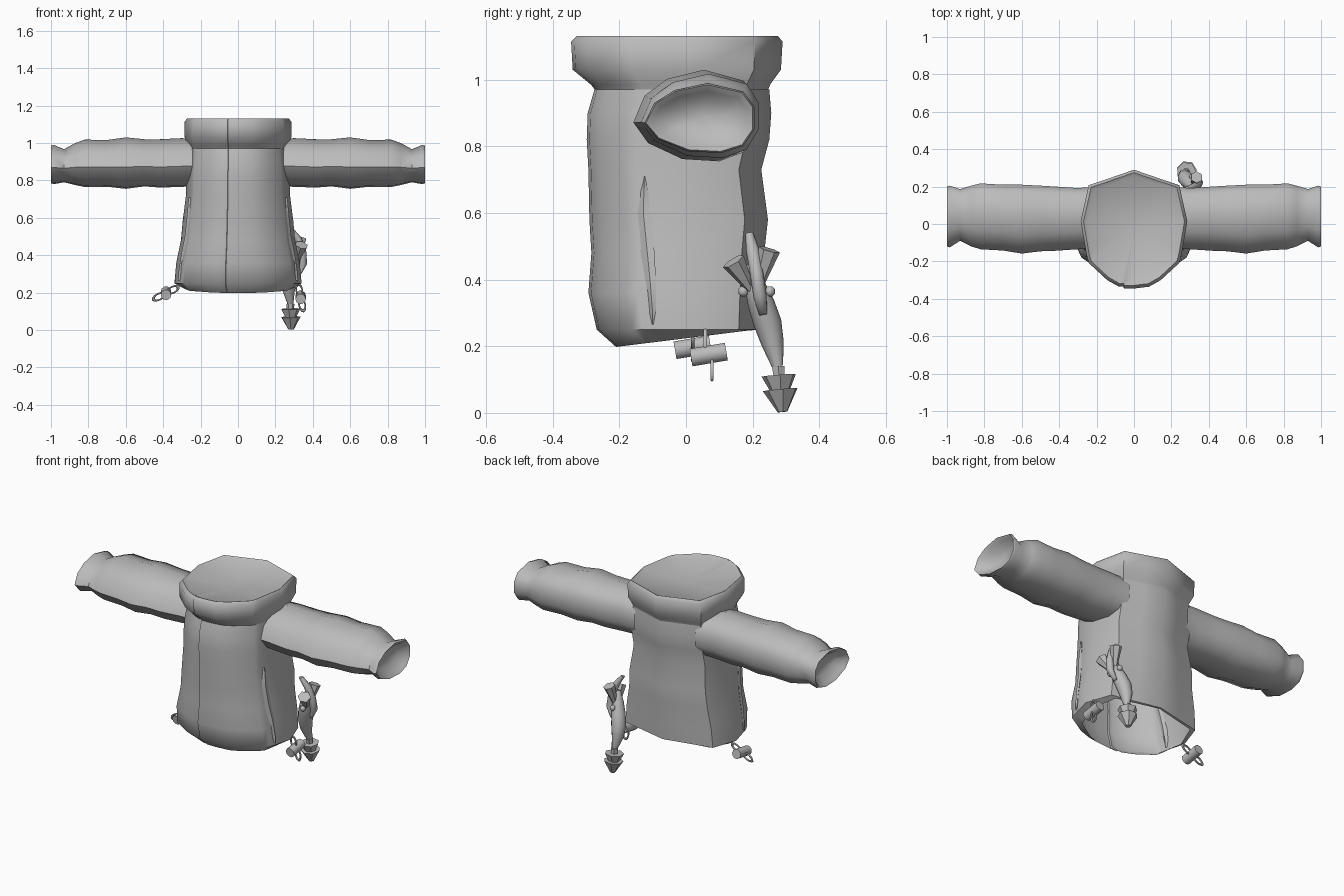
import bpy, bmesh, math
from mathutils import Vector, Matrix

cube = bpy.data.objects.get("Cube")
if cube:
    bpy.data.objects.remove(cube, do_unlink=True)

grey = bpy.data.materials.new("plain grey")
grey.use_nodes = True
colour = (0.5, 0.5, 0.5, 1)
grey.diffuse_color = colour
grey.node_tree.nodes["Principled BSDF"].inputs["Base Color"].default_value = colour


def finish(bm, name, angle):
    """Turn a bmesh into a shaded object."""
    bmesh.ops.recalc_face_normals(bm, faces=bm.faces)
    mesh = bpy.data.meshes.new(name)
    bm.to_mesh(mesh)
    bm.free()
    mesh.materials.append(grey)
    obj = bpy.data.objects.new(name, mesh)
    bpy.context.collection.objects.link(obj)
    bpy.ops.object.select_all(action='DESELECT')
    obj.select_set(True)
    bpy.context.view_layer.objects.active = obj
    bpy.ops.object.shade_smooth_by_angle(angle=math.radians(angle))
    return obj


def loft(name, rings, start=None, end=None, angle=45):
    """Skin closed rings of points, with an optional centre point at each end."""
    bm = bmesh.new()
    loops = [[bm.verts.new(p) for p in ring] for ring in rings]
    count = len(loops[0])
    for low, high in zip(loops, loops[1:]):
        for i in range(count):
            j = (i + 1) % count
            bm.faces.new((low[i], low[j], high[j], high[i]))
    for tip, loop in ((start, loops[0]), (end, loops[-1])):
        if tip is not None:
            centre = bm.verts.new(tip)
            for i in range(count):
                bm.faces.new((loop[i], loop[(i + 1) % count], centre))
    return finish(bm, name, angle)


def tube(name, path, radii, sides=8, flat=1.0, angle=45):
    """Capped round or flattened rod with a radius at each path point."""
    path = [Vector(p) for p in path]
    turn = (path[-1] - path[0]).to_track_quat('Z', 'Y')
    rings = []
    for p, r in zip(path, radii):
        spin = [math.tau * i / sides for i in range(sides)]
        rings.append([p + turn @ Vector((r * math.cos(a), r * flat * math.sin(a), 0))
                      for a in spin])
    return loft(name, rings, path[0], path[-1], angle)


# Shared horizontal outline of coat and collar, with the front overlap step
half = [(0.28, -0.97), (0.5, -0.86), (0.85, -0.57), (0.89, -0.44), (1, 0.13),
        (0.85, 0.74), (0.42, 0.87)]
outline = ([(0, -1)] + half + [(0, 1)] + [(-x, y) for x, y in reversed(half)]
           + [(-0.2, -0.97), (-0.19, -1)])


def coat_ring(z, width, front, back, tilt=0):
    mid, depth = (front + back) / 2, (back - front) / 2
    return [(x * width, mid + y * depth, z + tilt * (y + 1)) for x, y in outline]


# Coat body: height, half width, front, back
body = [(0.25, 0.34, -0.268, 0.222), (0.36, 0.33, -0.293, 0.23),
        (0.48, 0.305, -0.284, 0.235), (0.58, 0.296, -0.29, 0.246),
        (0.73, 0.277, -0.293, 0.226), (0.82, 0.277, -0.298, 0.25),
        (0.9, 0.27, -0.295, 0.256), (0.97, 0.265, -0.275, 0.25)]
hem = coat_ring(0.198, 0.3, -0.21, 0.21, 0.026)
loft("coat_body", [hem] + [coat_ring(*r) for r in body], angle=50)

# Puffed collar with a shallow dished top
collar = [(0.965, 0.26, -0.27, 0.245), (0.985, 0.266, -0.285, 0.252),
          (1.03, 0.285, -0.34, 0.285), (1.115, 0.285, -0.345, 0.29),
          (1.132, 0.27, -0.328, 0.275), (1.12, 0.25, -0.3, 0.255)]
loft("collar", [coat_ring(*r) for r in collar], end=(0, -0.02, 1.09), angle=50)

# Sleeves: distance out, back and front limits, bottom and top limits
sleeve_outline = [(-1, -0.15), (-0.82, 0.43), (-0.45, 0.8), (0.15, 1), (0.8, 0.76),
                  (1, 0.33), (1, -0.33), (0.8, -0.8), (0.4, -1), (-0.2, -0.95),
                  (-0.76, -0.6)]
sleeve = [(0.2, -0.13, 0.2, 0.775, 1.015), (0.3, -0.135, 0.192, 0.765, 1.026),
          (0.42, -0.143, 0.2, 0.762, 1.02), (0.5, -0.146, 0.205, 0.768, 1.02),
          (0.6, -0.158, 0.21, 0.755, 1.03), (0.7, -0.142, 0.21, 0.766, 1.016),
          (0.82, -0.135, 0.217, 0.765, 1.018), (0.87, -0.12, 0.205, 0.775, 1.0),
          (0.93, -0.09, 0.187, 0.79, 0.967), (0.985, -0.125, 0.205, 0.78, 0.99),
          (1, -0.12, 0.2, 0.785, 0.985), (0.985, -0.1, 0.185, 0.8, 0.965),
          (0.95, -0.06, 0.15, 0.83, 0.94)]


def body_side(y, z):
    """Half width of the coat at a point on its side."""
    for a, b in zip(body, body[1:]):
        if a[0] <= z <= b[0]:
            t = (z - a[0]) / (b[0] - a[0])
            width, front, back = [a[i] + t * (b[i] - a[i]) for i in (1, 2, 3)]
            unit = (2 * y - front - back) / (back - front)
            return width * (0.89 + 0.11 * (unit + 0.44) / 0.57)


# Pocket slit: height, front edge, back edge
pocket = [(0.71, -0.127, -0.123), (0.66, -0.14, -0.113), (0.6, -0.15, -0.106),
          (0.5, -0.14, -0.096), (0.4, -0.126, -0.09), (0.31, -0.112, -0.09),
          (0.265, -0.102, -0.098)]

for side, label in ((1, "left"), (-1, "right")):
    rings = []
    for x, y0, y1, z0, z1 in sleeve:
        rings.append([(side * x, (y0 + y1) / 2 + u * (y1 - y0) / 2,
                       (z0 + z1) / 2 + v * (z1 - z0) / 2) for u, v in sleeve_outline])
    loft(label + "_sleeve", rings, end=(side * 0.94, 0.045, 0.885), angle=55)

    rings = []
    for z, y0, y1 in pocket:
        mid = (y0 + y1) / 2
        corners = ((y0, -0.003), (mid, 0.01), (y1, 0.004), (mid, -0.01))
        rings.append([(side * (body_side(y, z) + out), y, z) for y, out in corners])
    loft(label + "_pocket", rings, angle=30)


def link(name, centre, lean):
    """Oval cord loop lying in the front plane, leaning by an angle."""
    bpy.ops.mesh.primitive_torus_add(major_segments=12, minor_segments=6,
                                     major_radius=0.022, minor_radius=0.006)
    obj = bpy.context.object
    obj.name = name
    obj.data.materials.append(grey)
    obj.matrix_world = (Matrix.Translation(centre) @ Matrix.Rotation(lean, 4, 'Y')
                        @ Matrix.Rotation(math.pi / 2, 4, 'X')
                        @ Matrix.Diagonal((1.5, 0.75, 1, 1)))
    bpy.ops.object.shade_smooth_by_angle(angle=math.radians(60))


# Hem toggles: a barrel with a cord loop on each side of it
for label, centre, way in (("left", Vector((0.335, 0.068, 0.175)), Vector((0.2, 0.25, -1))),
                           ("right", Vector((-0.385, 0.02, 0.197)), Vector((-1, 0, -0.5)))):
    way.normalize()
    axis = Vector((0, 0.053, 0.009))
    tube(label + "_toggle_barrel", [centre - axis, centre + axis], [0.028] * 2, 10)
    for part, move in (("upper", -0.04), ("lower", 0.042)):
        link(f"{label}_toggle_{part}_loop", centre + way * move, math.atan2(-way.z, way.x))

# Hanging charm: spindle body, two flared horns, strap, beads and tassel
tube("charm_body", [(0.31, 0.195, 0.45), (0.305, 0.205, 0.39), (0.29, 0.225, 0.33),
                    (0.275, 0.245, 0.27), (0.27, 0.26, 0.21), (0.28, 0.275, 0.14)],
     [0.012, 0.03, 0.04, 0.042, 0.034, 0.017], 10, angle=60)
tube("charm_front_horn", [(0.315, 0.195, 0.37), (0.34, 0.142, 0.455)], [0.012, 0.036], 6)
tube("charm_back_horn", [(0.315, 0.215, 0.37), (0.335, 0.25, 0.49)], [0.012, 0.033], 6)
tube("charm_strap", [(0.285, 0.19, 0.54), (0.32, 0.2, 0.49), (0.345, 0.212, 0.42),
                     (0.35, 0.222, 0.35), (0.325, 0.232, 0.295)],
     [0.012, 0.02, 0.02, 0.02, 0.012], 8, angle=60)
for label, y in (("front", 0.172), ("back", 0.252)):
    tube(f"charm_{label}_bead", [(0.31, y, 0.35), (0.31, y, 0.358), (0.31, y, 0.372),
                                 (0.31, y, 0.38)], [0.007, 0.015, 0.015, 0.007], 8, angle=60)
tube("tassel_knot", [(0.28, 0.277, 0.14), (0.28, 0.28, 0.1)], [0.022, 0.018], 6)
tube("tassel_upper_cone", [(0.28, 0.279, 0.113), (0.282, 0.284, 0.05)], [0.053, 0.022], 7)
tube("tassel_lower_cone", [(0.282, 0.284, 0.07), (0.284, 0.29, 0.003)], [0.054, 0.015], 7)
